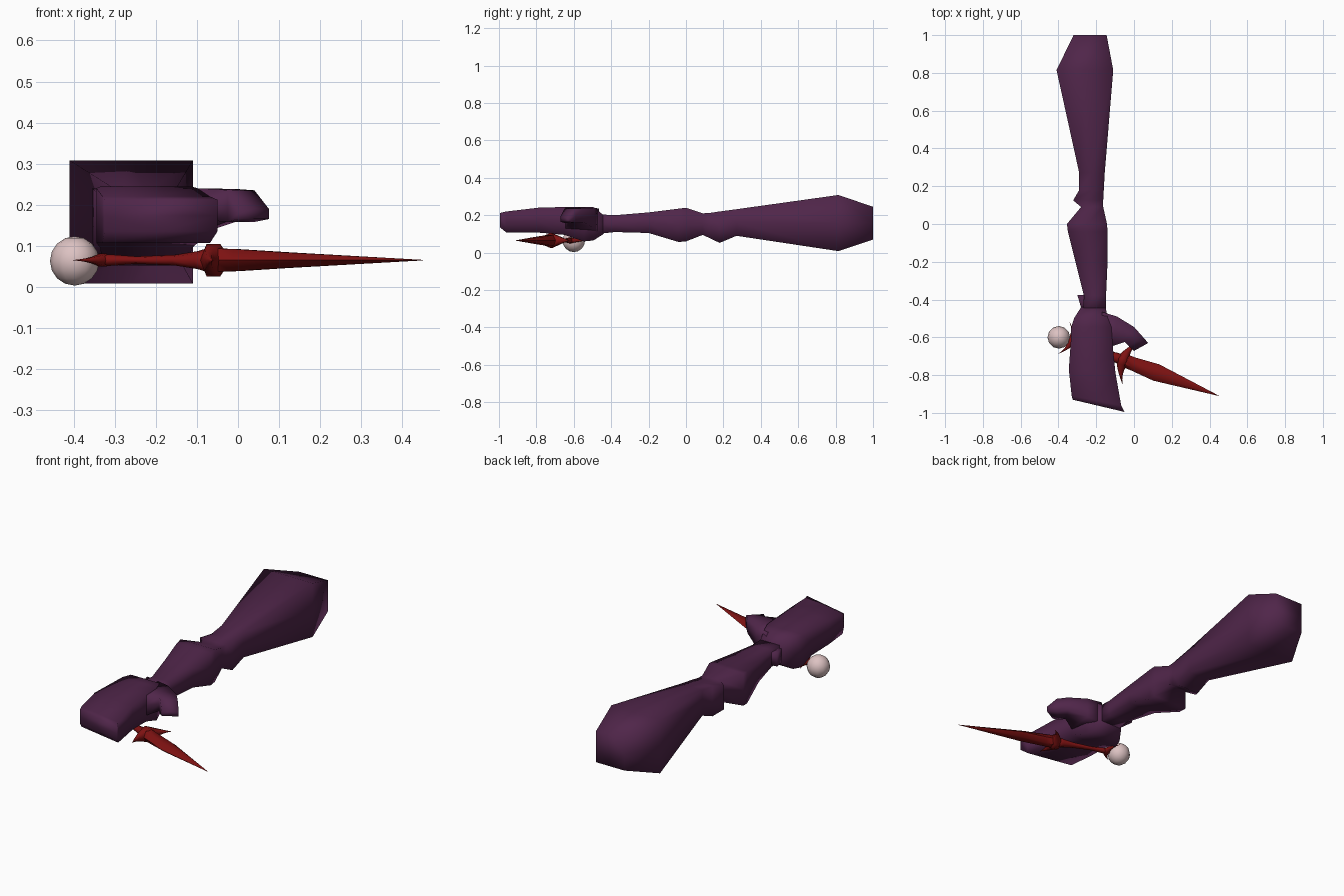
import bpy, math
from mathutils import Vector

if "Cube" in bpy.data.objects:
    bpy.data.objects.remove(bpy.data.objects["Cube"])


def material(name, rgb):
    m = bpy.data.materials.new(name)
    m.diffuse_color = (*rgb, 1)
    m.use_nodes = True
    m.node_tree.nodes["Principled BSDF"].inputs["Base Color"].default_value = m.diffuse_color
    return m


PURPLE = material("dark purple", (0.080, 0.019, 0.068))
RED = material("dark red", (0.21, 0.006, 0.006))
PALE = material("pale pink", (0.72, 0.54, 0.54))


def loft(name, rings, mat, angle=180):
    """Skin a list of equal-length closed rings and cap both ends."""
    n = len(rings[0])
    verts = [p for r in rings for p in r]
    faces = [(i * n + j, i * n + (j + 1) % n, (i + 1) * n + (j + 1) % n, (i + 1) * n + j)
             for i in range(len(rings) - 1) for j in range(n)]
    faces += [tuple(range(n))[::-1], tuple(range(len(verts) - n, len(verts)))]
    me = bpy.data.meshes.new(name)
    me.from_pydata(verts, [], faces)
    me.materials.append(mat)
    ob = bpy.data.objects.new(name, me)
    bpy.context.collection.objects.link(ob)
    bpy.context.view_layer.objects.active = ob
    ob.select_set(True)
    bpy.ops.object.mode_set(mode='EDIT')
    bpy.ops.mesh.select_all(action='SELECT')
    bpy.ops.mesh.normals_make_consistent(inside=False)
    bpy.ops.object.mode_set(mode='OBJECT')
    bpy.ops.object.shade_smooth_by_angle(angle=math.radians(angle))
    ob.select_set(False)
    return ob


# corners and side midpoints of a unit box section
BOX = [(-1, -1), (0, -1), (1, -1), (1, 0), (1, 1), (0, 1), (-1, 1), (-1, 0)]


def box_ring(y, x0, x1, z0, z1, skew=0):
    """Rectangular section across y; skew shifts the right side along y."""
    return [(x0 + (x1 - x0) * (a + 1) / 2, y + skew * (a + 1) / 2,
             z0 + (z1 - z0) * (b + 1) / 2) for a, b in BOX]


# Arm: shoulder, elbow, forearm and wrist
arm = [(1.0, -.32, -.145, .07, .245), (.815, -.41, -.11, .008, .308),
       (.27, -.29, -.155, .09, .232), (.18, -.29, -.16, .052, .22),
       (.125, -.322, -.163, .078, .212), (.09, -.28, -.163, .095, .21),
       (.0, -.355, -.143, .06, .24), (-.04, -.35, -.14, .057, .235),
       (-.2, -.31, -.14, .105, .215), (-.38, -.265, -.148, .11, .2),
       (-.47, -.27, -.15, .10, .205)]
loft("arm", [box_ring(*s) for s in arm], PURPLE)

# Wrist flare on the outer side
loft("wrist_flare", [box_ring(-.375, -.30, -.21, .12, .19),
                     box_ring(-.46, -.275, -.2, .11, .19)], PURPLE)

# Hand: palm and joined fingers
hand = [(-.44, -.28, -.15, .10, .2, 0), (-.495, -.315, -.14, .065, .243, 0),
        (-.545, -.332, -.12, .06, .244, 0), (-.63, -.335, -.112, .095, .244, -.02),
        (-.77, -.345, -.098, .107, .24, -.02), (-.91, -.33, -.068, .107, .22, -.05),
        (-.93, -.325, -.05, .135, .212, -.065)]
loft("hand", [box_ring(*s) for s in hand], PURPLE)

# Thumb: each section runs from an outer to an inner point, with a z range
thumb = [((-.17, -.465), (-.17, -.66), .11, .235), ((-.09, -.49), (-.11, -.645), .13, .24),
         ((-.0, -.545), (-.05, -.625), .16, .238), ((.04, -.59), (-.025, -.65), .158, .235),
         ((.075, -.63), (.0, -.672), .165, .19)]
loft("thumb", [[(o[0] + (i[0] - o[0]) * (a + 1) / 2, o[1] + (i[1] - o[1]) * (a + 1) / 2,
                 z0 + (z1 - z0) * (b + 1) / 2) for a, b in BOX]
               for o, i, z0, z1 in thumb], PURPLE)

# Dagger frame: s runs toward the tip, t sideways
ORIGIN = Vector((-.06, -.72, .065))
S = Vector((.937, -.349, 0))
T = Vector((.349, .937, 0))


def dagger(s, t, z):
    return ORIGIN + S * s + T * t + Vector((0, 0, z))


def spindle(name, sections, sides, angle=180):
    """Loft along the dagger axis from (s, half width, half height)."""
    loft(name, [[dagger(s, w * math.cos(math.tau * k / sides), h * math.sin(math.tau * k / sides))
                 for k in range(sides)] for s, w, h in sections], RED, angle)


spindle("blade", [(0, .035, .033), (.06, .036, .031), (.19, .046, .022),
                  (.544, .0008, .0008)], 6, 50)
spindle("grip", [(-.32, .012, .012), (-.27, .018, .014), (-.2, .014, .009),
                 (-.1, .018, .013), (-.04, .026, .022), (0, .03, .034)], 8)


def crescent(name, s0, reach, sweep, half_s, half_z):
    """Curved guard that tapers to a spike on both sides."""
    rings = []
    for i in range(-5, 6):
        u = i / 5
        f = max((1 - abs(u)) ** 1.2, .01)
        rings.append([dagger(s0 + sweep * u * u + half_s * f * math.cos(math.tau * k / 6),
                             reach * u, half_z * f * math.sin(math.tau * k / 6))
                      for k in range(6)])
    loft(name, rings, RED)


crescent("guard", 0, .122, .045, .035, .046)
crescent("pommel_prongs", -.288, .09, -.045, .022, .018)

# Pommel ball
bpy.ops.mesh.primitive_uv_sphere_add(segments=12, ring_count=8, radius=.06,
                                     location=(-.398, -.6, .063))
ball = bpy.context.object
ball.name = "pommel_ball"
ball.data.materials.append(PALE)
bpy.ops.object.shade_smooth()
